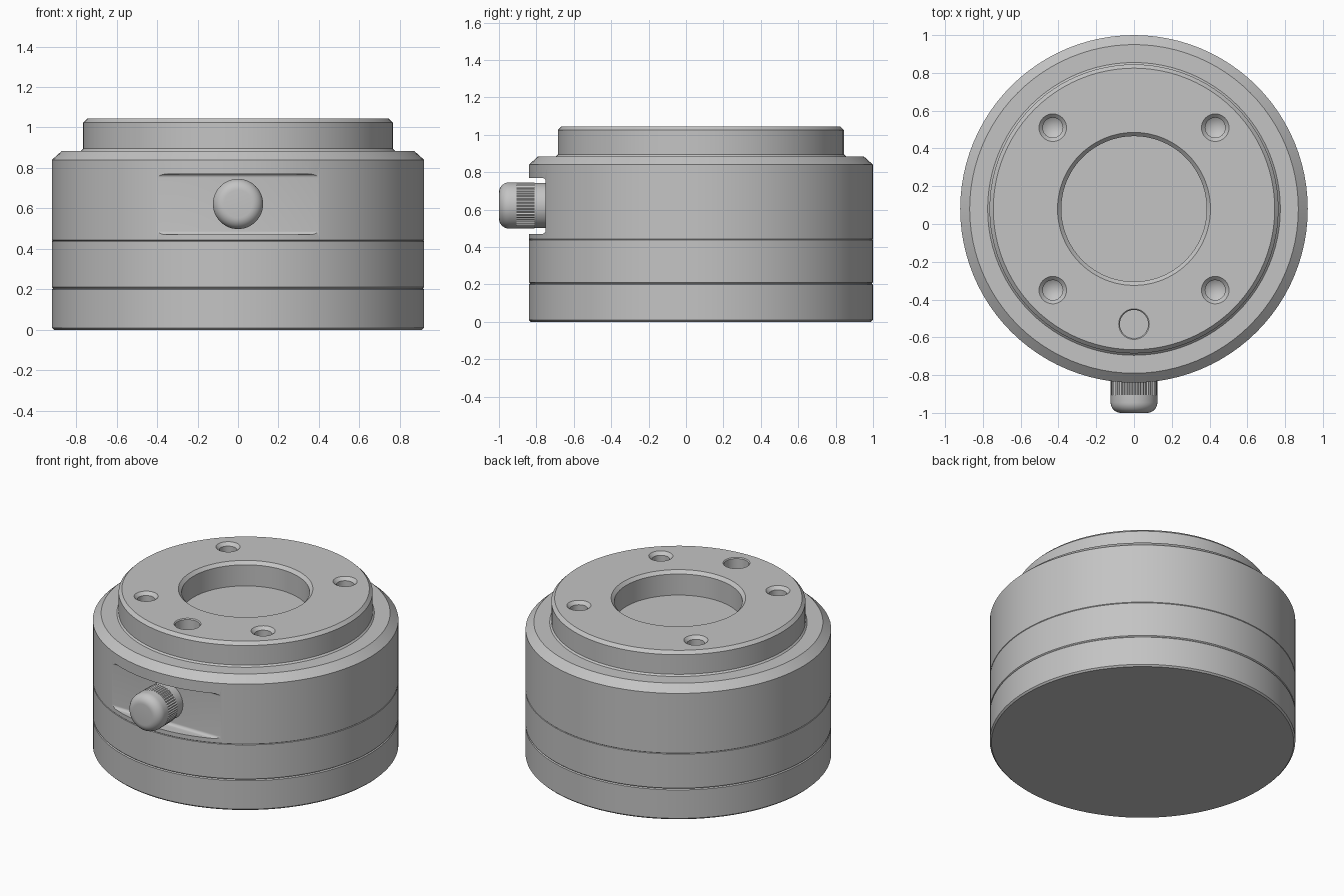
import bpy, bmesh, math
from mathutils import Matrix, Vector

if "Cube" in bpy.data.objects:
    bpy.data.objects.remove(bpy.data.objects["Cube"], do_unlink=True)

GREY = (0.55, 0.55, 0.55, 1)
mat = bpy.data.materials.new("machined grey")
mat.use_nodes = True
mat.diffuse_color = GREY
mat.node_tree.nodes["Principled BSDF"].inputs["Base Color"].default_value = GREY

CY = 0.08          # y of the housing axis
R = 0.92           # housing radius
TOP = 1.045
SHOULDER = 0.885


def finish(name, bm):
    bmesh.ops.recalc_face_normals(bm, faces=bm.faces)
    mesh = bpy.data.meshes.new(name)
    bm.to_mesh(mesh)
    bm.free()
    mesh.materials.append(mat)
    obj = bpy.data.objects.new(name, mesh)
    bpy.context.collection.objects.link(obj)
    return obj


def lathe(name, profile, place, segs=96, ridge=0.0):
    """Revolve (radius, height) points about z; ridge dents every other column."""
    bm = bmesh.new()
    rings = []
    for r, z in profile:
        if r == 0:
            rings.append([bm.verts.new((0, 0, z))] * segs)
            continue
        ring = []
        for i in range(segs):
            a = math.tau * i / segs
            rr = r - ridge * (i % 2)
            ring.append(bm.verts.new((rr * math.cos(a), rr * math.sin(a), z)))
        rings.append(ring)
    for low, high in zip(rings, rings[1:]):
        for i in range(segs):
            j = (i + 1) % segs
            corners = list(dict.fromkeys((low[i], low[j], high[j], high[i])))
            bm.faces.new(corners)
    bmesh.ops.transform(bm, matrix=place, verts=bm.verts)
    return finish(name, bm)


def arc(cr, cz, rad, a0, a1, n=6):
    """Points of a rounded corner in a profile, angles in degrees."""
    angles = [math.radians(a0 + (a1 - a0) * k / n) for k in range(n + 1)]
    return [(cr + rad * math.cos(a), cz + rad * math.sin(a)) for a in angles]


def activate(obj):
    bpy.ops.object.select_all(action="DESELECT")
    obj.select_set(True)
    bpy.context.view_layer.objects.active = obj


def smooth(obj):
    activate(obj)
    bpy.ops.object.shade_smooth_by_angle(angle=math.radians(28))


def cut(target, cutter):
    cutter.hide_render = True
    mod = target.modifiers.new("cut", "BOOLEAN")
    mod.object = cutter
    mod.solver = "EXACT"
    activate(target)
    bpy.ops.object.modifier_apply(modifier=mod.name)
    bpy.data.objects.remove(cutter, do_unlink=True)


axis = Matrix.Translation((0, CY, 0))


# Stacked lower rings, with fine chamfers that form the seams
def ring_profile(z0, z1, c0, c1):
    return [(0, z0), (R - c0, z0), (R, z0 + c0), (R, z1 - c1), (R - c1, z1), (0, z1)]


base = lathe("base_ring", ring_profile(0, 0.205, 0.01, 0.006), axis)
middle = lathe("middle_ring", ring_profile(0.205, 0.44, 0.006, 0.003), axis)

# Upper housing with shoulder, raised drum and central bore
housing = lathe("upper_housing", [
    (0, 0.44), (R - 0.003, 0.44), (R, 0.443), (R, 0.84), (0.87, SHOULDER),
    (0.775, SHOULDER), (0.765, SHOULDER + 0.01), (0.765, TOP - 0.02), (0.745, TOP),
    (0.405, TOP), (0.385, TOP - 0.02), (0.385, SHOULDER), (0, SHOULDER)], axis)

# Four countersunk screw holes with drill-point bottoms
for sx in (-1, 1):
    for sy in (-1, 1):
        cut(housing, lathe("screw_hole_cutter", [
            (0, 0.85), (0.053, 0.885), (0.053, TOP - 0.02), (0.073, TOP),
            (0.073, TOP + 0.05), (0, TOP + 0.05)],
            Matrix.Translation((0.43 * sx, CY + 0.43 * sy, 0)), 32))

# Flat-bottomed locating hole
cut(housing, lathe("locating_hole_cutter", [
    (0, SHOULDER), (0.075, SHOULDER), (0.075, TOP - 0.006), (0.081, TOP),
    (0.081, TOP + 0.05), (0, TOP + 0.05)],
    Matrix.Translation((0, -0.53, 0)), 40))

# Flat pocket in the front wall, filleted along its inner edges
bm = bmesh.new()
outline = [(-1.1, 0.47), *arc(-0.77, 0.49, 0.02, -90, 0),
           *arc(-0.77, 0.75, 0.02, 0, 90), (-1.1, 0.77)]
face = bm.faces.new([bm.verts.new((-0.55, y, z)) for y, z in outline])
swept = bmesh.ops.extrude_face_region(bm, geom=[face])["geom"]
bmesh.ops.translate(bm, vec=Vector((1.1, 0, 0)),
                    verts=[v for v in swept if isinstance(v, bmesh.types.BMVert)])
cut(housing, finish("pocket_cutter", bm))

# Front knob: stem, knurled grip and rounded cap, revolved about -y
knob_place = Matrix.Translation((0, -0.74, 0.622)) @ Matrix.Rotation(math.pi / 2, 4, "X")
stem = lathe("knob_stem", [(0, 0), (0.12, 0), (0.12, 0.07), (0, 0.07)], knob_place, 48)
grip = lathe("knob_grip", [(0, 0.07), (0.124, 0.07), (0.124, 0.165), (0, 0.165)],
             knob_place, 96, 0.005)
cap = lathe("knob_cap", [(0, 0.165), (0.124, 0.165)] + arc(0.069, 0.205, 0.055, 0, 90, 8)
            + [(0, 0.26)], knob_place, 48)

for obj in (base, middle, housing, stem, grip, cap):
    smooth(obj)
